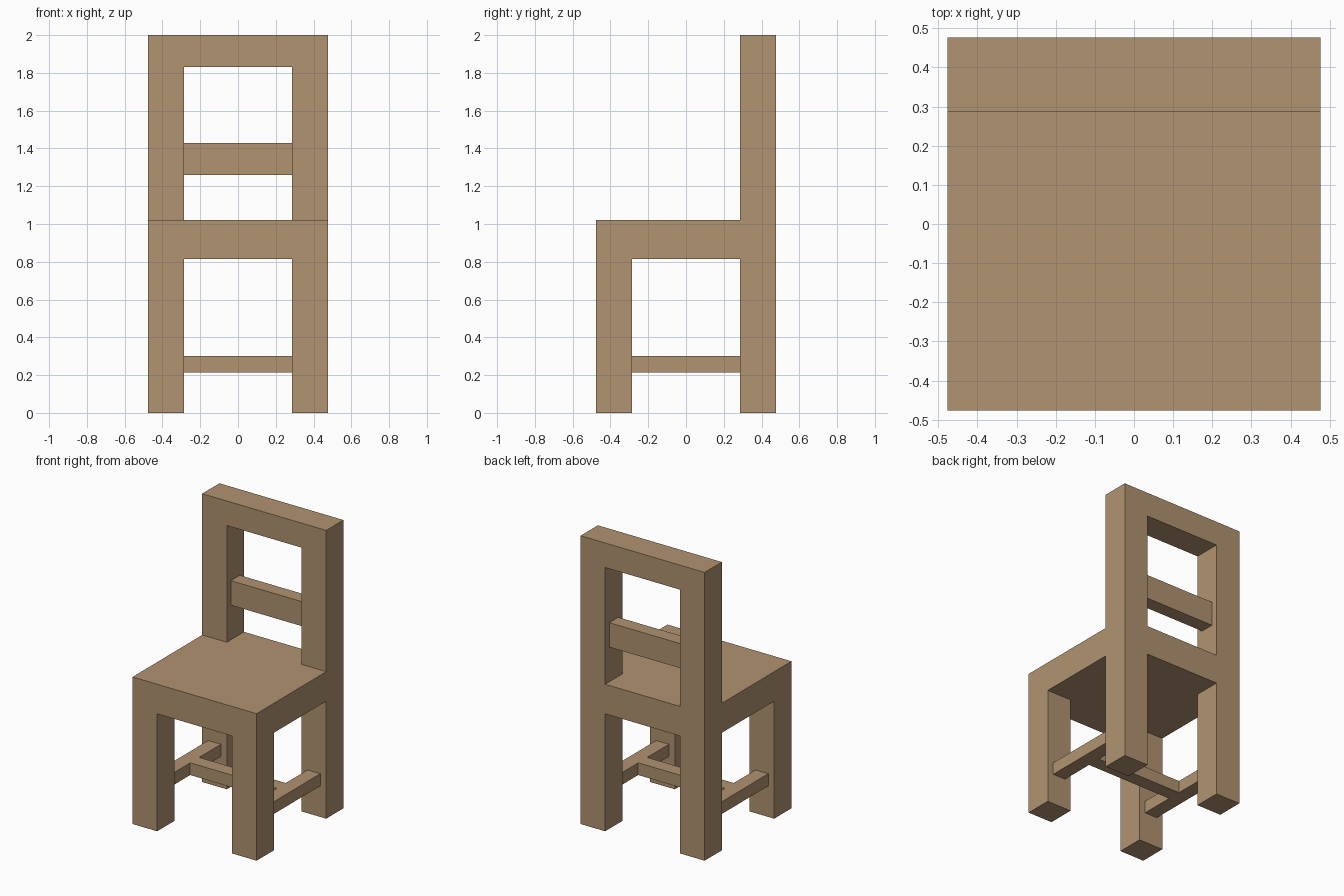
import bpy, bmesh
from itertools import product

if "Cube" in bpy.data.objects:
    bpy.data.objects.remove(bpy.data.objects["Cube"])

wood = bpy.data.materials.new("light_brown_wood")
wood.diffuse_color = (0.434, 0.292, 0.162, 1)
wood.use_nodes = True
wood.node_tree.nodes["Principled BSDF"].inputs["Base Color"].default_value = wood.diffuse_color


def joined_timber(name, xs, ys, zs, solid):
    """One seamless body: fill the grid cells chosen by solid(i, j, k), keep only the outer skin."""
    grid = (xs, ys, zs)
    size = [len(a) - 1 for a in grid]

    def filled(c):
        return all(0 <= c[a] < size[a] for a in range(3)) and solid(*c)

    bm = bmesh.new()
    verts = {}

    def vert(key):
        if key not in verts:
            verts[key] = bm.verts.new([grid[a][key[a]] for a in range(3)])
        return verts[key]

    for cell in product(*(range(n) for n in size)):
        if not filled(cell):
            continue
        for axis, step in product(range(3), (0, 1)):
            near = list(cell)
            near[axis] += 2 * step - 1
            if filled(near):
                continue
            u, v = (axis + 1) % 3, (axis + 2) % 3
            corners = []
            for du, dv in ((0, 0), (1, 0), (1, 1), (0, 1)):
                key = list(cell)
                key[axis] += step
                key[u] += du
                key[v] += dv
                corners.append(vert(tuple(key)))
            bm.faces.new(corners if step else corners[::-1])
    # merge flat neighbours into clean large faces
    bmesh.ops.dissolve_limit(bm, angle_limit=0.01, verts=bm.verts, edges=bm.edges)
    mesh = bpy.data.meshes.new(name)
    bm.to_mesh(mesh)
    bm.free()
    mesh.materials.append(wood)
    obj = bpy.data.objects.new(name, mesh)
    bpy.context.collection.objects.link(obj)
    return obj


OUT, INN = 0.476, 0.287            # outer and inner faces of the legs
MID, HALF = (OUT + INN) / 2, 0.049  # leg centre line, half width of thin rails
span = (-OUT, -INN, INN, OUT)


# Legs, thick seat, back posts and top rail
def frame_cells(i, j, k):
    side, end = i != 1, j != 1
    return (side and end, True, side and j == 2, j == 2)[k]


joined_timber("seat_and_frame", span, span, (0, 0.815, 1.02, 1.83, 2.0), frame_cells)

# Slat between the back posts
joined_timber("back_slat", (-INN, INN), (MID - HALF, MID + HALF), (1.26, 1.43),
              lambda i, j, k: True)

# H-shaped stretcher: two side rails and a cross bar
joined_timber("leg_stretcher",
              (-MID - HALF, -MID + HALF, MID - HALF, MID + HALF),
              (-INN, -HALF, HALF, INN), (0.215, 0.30),
              lambda i, j, k: i != 1 or j == 1)
